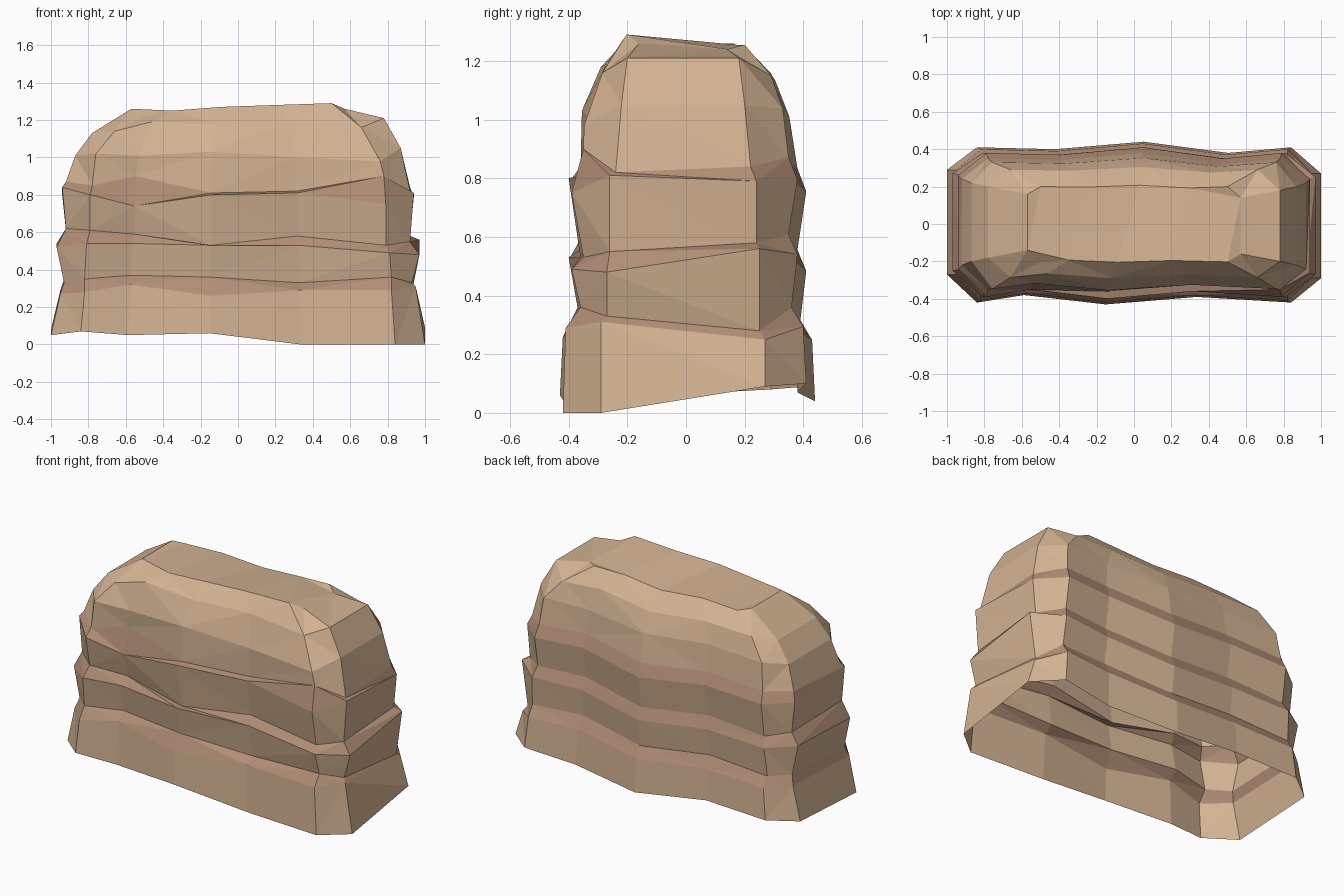
import bpy
import bmesh
import random

random.seed(4)

default_cube = bpy.data.objects.get("Cube")
if default_cube:
    bpy.data.objects.remove(default_cube, do_unlink=True)


def make_material(name, colour):
    material = bpy.data.materials.new(name)
    material.use_nodes = True
    material.diffuse_color = colour
    material.node_tree.nodes["Principled BSDF"].inputs["Base Color"].default_value = colour
    return material


sandstone = make_material("sandstone tan", (0.65, 0.45, 0.29, 1))
ledge_brown = make_material("ledge brown", (0.44, 0.27, 0.18, 1))

# Rock layers from the ground up:
# height, end x, corner x, front depth, back depth, half width of the end face
layers = [
    (.04, 1.0, .84, .41, .41, .29),
    (.29, .95, .82, .40, .40, .29),
    (.35, .93, .82, .35, .36, .27),
    (.53, .97, .81, .38, .38, .27),
    (.59, .92, .79, .34, .35, .26),
    (.79, .94, .79, .38, .38, .26),
    (.87, .92, .78, .34, .35, .24),
    (1.03, .87, .76, .34, .33, .22),
    (1.15, .78, .66, .28, .29, .20),
    (1.25, .57, .50, .20, .20, .16),
]
LEDGE_BASES = (1, 3, 5)

# Uneven heights along the front edge of each layer
front_waves = [
    (.03, .01, .02, -.04, -.04),
    (-.01, .03, -.03, 0, 0),
    (0, .02, .01, -.02, .01),
    (.01, .01, 0, 0, -.04),
    (.02, 0, -.06, -.01, -.06),
    (.01, -.05, .01, .02, -.04),
    (-.02, .03, -.06, -.05, .03),
    (-.01, -.02, 0, -.03, -.05),
    (-.01, .04, .03, .04, .01),
    (-.03, 0, .02, .03, .04),
]

# Uneven heights on the two narrow ends: +x front, +x back, -x back, -x front
end_waves = [
    (-.04, .05, .04, .01),
    (.02, -.04, 0, -.02),
    (-.02, -.07, 0, -.02),
    (-.05, .03, .01, -.01),
    (-.04, -.01, .02, .03),
    (.02, 0, .01, .05),
    (-.05, -.03, -.01, 0),
    (.02, .02, -.02, -.02),
    (.06, .06, -.02, -.02),
    (.01, -.01, .01, .01),
]

# Position along the long sides (share of corner x) and bulge outward
front_stations = [(-1, .01), (-.7, -.03), (-.18, .02), (.4, -.02), (1, .01)]
back_stations = [(1, 0), (.6, -.03), (.06, .03), (-.5, -.01), (-1, 0)]
back_wave = (.01, .01, -.04, .01, 0)
ground_back_wave = (.06, .03, 0, .06, .05)


def layer_ring(index):
    height, end_x, corner_x, front, back, half_end = layers[index]
    right_front, right_back, left_back, left_front = end_waves[index]
    # The bulges fade out towards the rounded top
    fade = min(1, (len(layers) - index) / 4)
    ring = []
    for (share, bulge), rise in zip(front_stations, front_waves[index]):
        ring.append((share * corner_x, -front - bulge * fade, height + rise))
    ring.append((end_x, -half_end, height + right_front))
    ring.append((end_x, half_end - .02, height + right_back))
    for (share, bulge), rise in zip(back_stations, back_wave if index else ground_back_wave):
        rough = random.uniform(-.01, .01) if index else 0
        ring.append((share * corner_x, back + bulge * fade, height + rise * max(fade, .5) + rough))
    ring.append((-end_x, half_end, height + left_back))
    ring.append((-end_x, -half_end + .02, height + left_front))
    return ring


# Layered shell, open underneath, with a sloping cap on top
bm = bmesh.new()
rings = [[bm.verts.new(p) for p in layer_ring(i)] for i in range(len(layers))]
for level in range(len(rings) - 1):
    lower, upper = rings[level], rings[level + 1]
    count = len(lower)
    for i in range(count):
        j = (i + 1) % count
        face = bm.faces.new((lower[i], lower[j], upper[j], upper[i]))
        face.material_index = 1 if level in LEDGE_BASES else 0
bm.faces.new(rings[-1])

# Split into flat facets for the chiselled look
bmesh.ops.triangulate(bm, faces=bm.faces[:], quad_method='SHORT_EDGE')
bm.normal_update()

mesh = bpy.data.meshes.new("layered_rock")
bm.to_mesh(mesh)
bm.free()
mesh.materials.append(sandstone)
mesh.materials.append(ledge_brown)
rock = bpy.data.objects.new("layered_rock", mesh)
bpy.context.collection.objects.link(rock)
